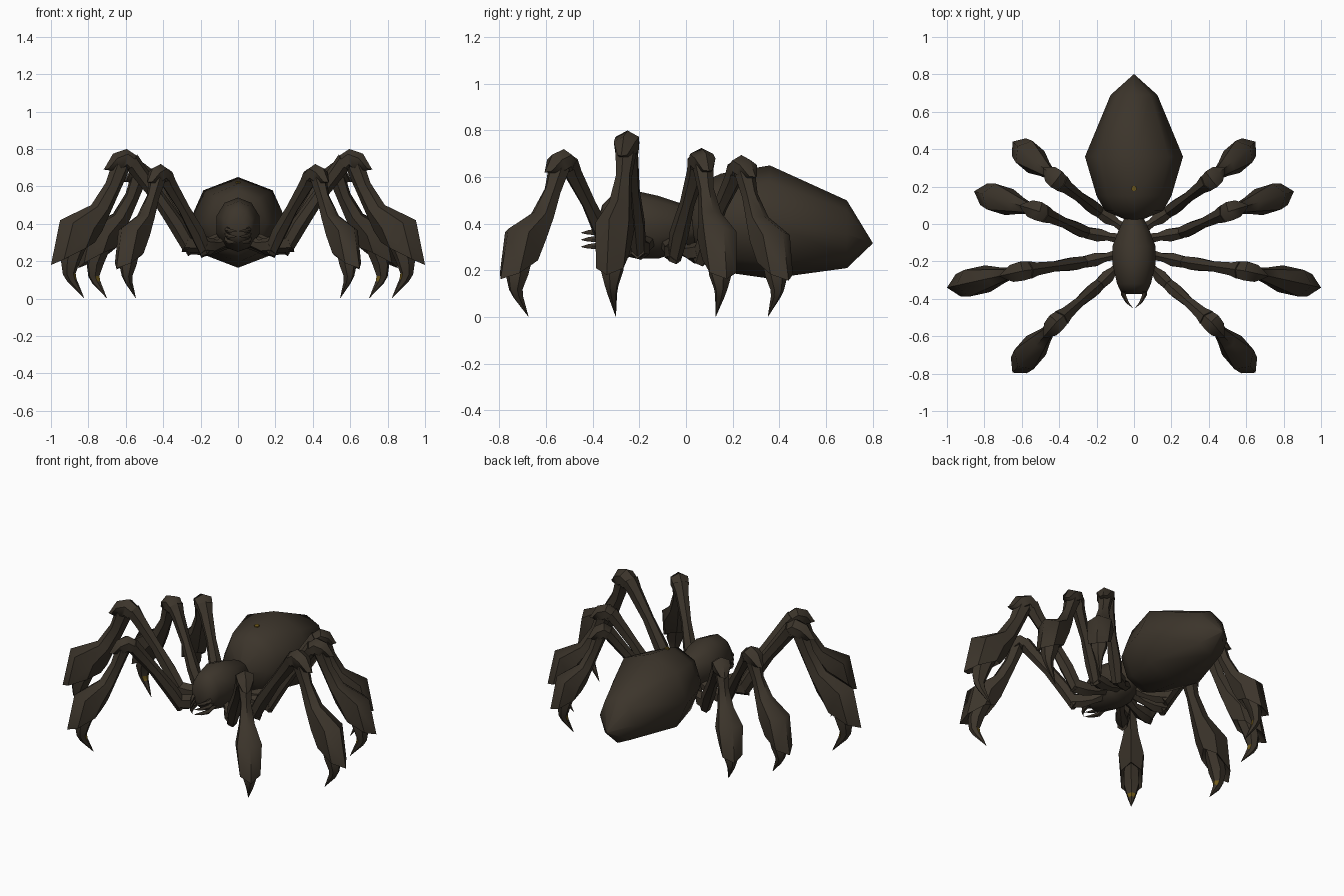
import bpy, bmesh, math
from mathutils import Vector

if "Cube" in bpy.data.objects:
    bpy.data.objects.remove(bpy.data.objects["Cube"])


def material(name, rgb):
    m = bpy.data.materials.new(name)
    m.diffuse_color = (*rgb, 1)
    m.use_nodes = True
    m.node_tree.nodes["Principled BSDF"].inputs["Base Color"].default_value = m.diffuse_color
    return m


BROWN = material("dark_brown", (0.045, 0.035, 0.024))
GOLD = material("dark_gold", (0.16, 0.10, 0.01))


def loft(bm, rings):
    """Skin a list of equal-sided rings and close both ends."""
    vs = [[bm.verts.new(p) for p in r] for r in rings]
    n = len(vs[0])
    faces = []
    for a, b in zip(vs, vs[1:]):
        faces.append([bm.faces.new((a[i], a[(i + 1) % n], b[(i + 1) % n], b[i]))
                      for i in range(n)])
    bm.faces.new(vs[0][::-1])
    bm.faces.new(vs[-1])
    return faces


def finish(bm, name, angle=50, mirror=False):
    bmesh.ops.remove_doubles(bm, verts=bm.verts, dist=0.0008)
    bmesh.ops.recalc_face_normals(bm, faces=bm.faces)
    me = bpy.data.meshes.new(name)
    bm.to_mesh(me)
    bm.free()
    me.materials.append(BROWN)
    me.materials.append(GOLD)
    ob = bpy.data.objects.new(name, me)
    bpy.context.collection.objects.link(ob)
    bpy.ops.object.select_all(action='DESELECT')
    ob.select_set(True)
    bpy.context.view_layer.objects.active = ob
    bpy.ops.object.shade_smooth_by_angle(angle=math.radians(angle))
    if mirror:
        ob.modifiers.new("mirror", 'MIRROR').use_mirror_merge = False
    return ob


def body_part(name, sections, sides, angle):
    """Sections are (y, half width, bottom z, top z)."""
    bm = bmesh.new()
    rings = []
    for y, w, lo, hi in sections:
        c, h = (lo + hi) / 2, (hi - lo) / 2
        rings.append([(w * math.sin(math.tau * i / sides), y,
                       c + h * math.cos(math.tau * i / sides)) for i in range(sides)])
    loft(bm, rings)
    return finish(bm, name, angle)


body_part("abdomen", [(0.005, 0.002, 0.40, 0.404), (0.07, 0.155, 0.235, 0.58),
                      (0.15, 0.20, 0.195, 0.615), (0.36, 0.262, 0.165, 0.65),
                      (0.69, 0.125, 0.21, 0.50), (0.80, 0.002, 0.315, 0.319)], 8, 80)
body_part("head_and_thorax", [(-0.375, 0.04, 0.34, 0.42), (-0.36, 0.075, 0.30, 0.48),
                              (-0.32, 0.095, 0.275, 0.52), (-0.21, 0.122, 0.25, 0.54),
                              (-0.12, 0.122, 0.25, 0.52), (-0.03, 0.085, 0.28, 0.49),
                              (0.04, 0.05, 0.32, 0.45)], 10, 60)

# Small gold mark on the back of the abdomen
bpy.ops.mesh.primitive_cylinder_add(vertices=6, radius=0.015, depth=0.008,
                                    location=(0, 0.19, 0.622), rotation=(0.14, 0, 0))
mark = bpy.context.object
mark.name = "back_mark"
mark.data.materials.append(GOLD)

# Leg profile rings: (outer u, outer z, inner u, inner z, half width)
PARTS = {
    "hip": [(0.08, 0.29, 0.08, 0.37, 0.03), (0.15, 0.27, 0.16, 0.33, 0.022),
            (0.22, 0.245, 0.20, 0.34, 0.036), (0.30, 0.25, 0.26, 0.345, 0.03)],
    "thigh": [(0.29, 0.25, 0.23, 0.31, 0.028), (0.36, 0.37, 0.29, 0.42, 0.036),
              (0.45, 0.52, 0.39, 0.56, 0.027), (0.56, 0.66, 0.49, 0.71, 0.036),
              (0.59, 0.70, 0.53, 0.77, 0.048)],
    "knee": [(0.59, 0.68, 0.52, 0.755, 0.045), (0.595, 0.69, 0.585, 0.80, 0.053),
             (0.60, 0.68, 0.66, 0.775, 0.048), (0.635, 0.68, 0.705, 0.70, 0.022),
             (0.712, 0.69, 0.714, 0.691, 0.001)],
    "shin": [(0.66, 0.74, 0.57, 0.69, 0.042), (0.70, 0.62, 0.62, 0.58, 0.03),
             (0.78, 0.50, 0.67, 0.47, 0.045), (0.95, 0.42, 0.72, 0.36, 0.075),
             (1.0, 0.18, 0.76, 0.30, 0.062), (0.92, 0.26, 0.79, 0.31, 0.035)],
    "claw": [(0.92, 0.32, 0.78, 0.33, 0.04), (0.945, 0.20, 0.84, 0.20, 0.045),
             (0.935, 0.13, 0.865, 0.135, 0.026), (0.91, 0.09, 0.86, 0.105, 0.018),
             (0.82, 0.003, 0.818, 0.004, 0.001)],
}
KEYS = (0.08, 0.27, 0.58, 1.0)  # u at hip, thigh base, knee and heel


def plan_point(plan, u):
    """Place a distance along the leg on its bent plan line."""
    k = 0 if u < KEYS[1] else 1 if u < KEYS[2] else 2
    t = (u - KEYS[k]) / (KEYS[k + 1] - KEYS[k])
    return Vector(plan[k]).lerp(Vector(plan[k + 1]), t)


def leg(name, plan, knee_z):
    bm = bmesh.new()
    s = knee_z / 0.80
    ends = Vector(plan[3]) - Vector(plan[0])
    side = Vector((-ends.y, ends.x)).normalized()
    for part, sections in PARTS.items():
        sz = (1 + s) / 2 if part == "hip" else s
        rings = []
        for uo, zo, ui, zi, w in sections:
            ring = []
            for i in range(6):
                a = math.tau * i / 6
                f = (1 + math.cos(a)) / 2
                u, z = ui + (uo - ui) * f, zi + (zo - zi) * f
                p = plan_point(plan, u) + side * (w * 1.12 * math.sin(a))
                ring.append((p.x, p.y, z * sz))
            rings.append(ring)
        faces = loft(bm, rings)
        if part == "claw":  # gold on the inner face of the claw
            for i in (2, 3):
                faces[2][i].material_index = 1
    finish(bm, name, 50, mirror=True)


leg("front_legs", [(0.06, -0.20), (0.18, -0.32), (0.41, -0.52), (0.65, -0.795)], 0.72)
leg("second_legs", [(0.07, -0.16), (0.27, -0.205), (0.59, -0.25), (1.0, -0.34)], 0.80)
leg("third_legs", [(0.06, -0.08), (0.25, -0.05), (0.50, 0.065), (0.855, 0.175)], 0.725)
leg("rear_legs", [(0.04, -0.03), (0.18, 0.06), (0.41, 0.235), (0.65, 0.44)], 0.695)

# Mouth fangs, three slim hooks on each side
bm = bmesh.new()
for z in (0.305, 0.335, 0.365):
    path = [(0.055, -0.32, z + 0.02, 0.018), (0.055, -0.38, z, 0.014),
            (0.035, -0.42, z - 0.002, 0.010), (0.006, -0.45, z - 0.004, 0.001)]
    loft(bm, [[(x + r * math.cos(math.tau * i / 5), y, zz + r * math.sin(math.tau * i / 5))
               for i in range(5)] for x, y, zz, r in path])
finish(bm, "fangs", 50, mirror=True)
